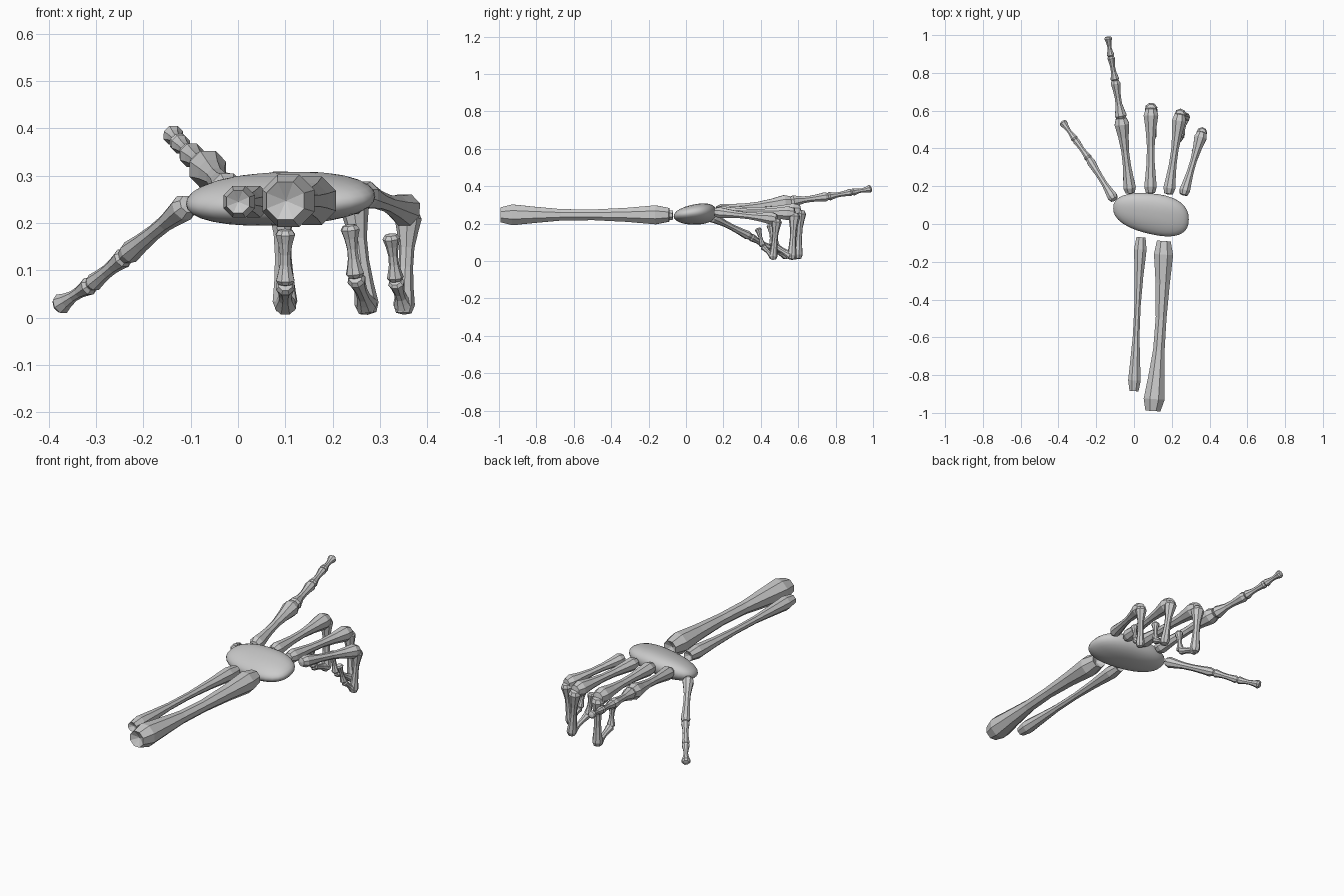
import bpy, bmesh, math
from mathutils import Vector

if "Cube" in bpy.data.objects:
    bpy.data.objects.remove(bpy.data.objects["Cube"])


def bone(name, a, b, ra, rm, rb, bow=0.0, dent=-0.15, sides=8):
    """Faceted bone: flared knobs at both ends and a thin shaft."""
    a, b = Vector(a), Vector(b)
    axis = b - a
    quat = axis.to_track_quat('Z', 'Y')
    rings = [(0, ra * .72), (.07, ra), (.2, ra * .55 + rm * .45), (.36, rm * 1.06), (.55, rm),
             (.75, rb * .4 + rm * .6), (.92, rb), (1, rb * .72)]
    bm = bmesh.new()
    loops = []
    for t, r in rings:
        loop = []
        for i in range(sides):
            an = 2 * math.pi * (i + .5) / sides
            off = quat @ Vector((math.cos(an) * r, math.sin(an) * r, 0))
            c = a + axis * t + Vector((bow * math.sin(math.pi * t), 0, 0))
            loop.append(bm.verts.new(c + off))
        loops.append(loop)
    for l0, l1 in zip(loops, loops[1:]):
        for i in range(sides):
            j = (i + 1) % sides
            bm.faces.new((l0[i], l0[j], l1[j], l1[i]))
    # end caps, bulged or dented by a centre point
    d = axis.normalized()
    for loop, p, s, r in ((loops[0], a, 1, ra), (loops[-1], b, -1, rb)):
        c = bm.verts.new(p + d * s * r * dent)
        for i in range(sides):
            bm.faces.new((loop[i], loop[(i + 1) % sides], c))
    bmesh.ops.recalc_face_normals(bm, faces=bm.faces)
    me = bpy.data.meshes.new(name)
    bm.to_mesh(me)
    bm.free()
    ob = bpy.data.objects.new(name, me)
    bpy.context.collection.objects.link(ob)
    return ob


# forearm pair
bone("forearm_bone_thick", (.10, -.99, .247), (.158, -.09, .247), .06, .031, .055, .012, .4)
bone("forearm_bone_thin", (.0, -.885, .245), (.037, -.07, .245), .036, .018, .036, -.002, .4)

# wrist block: smooth, wedge-shaped pebble
bpy.ops.mesh.primitive_uv_sphere_add(segments=32, ring_count=16, radius=1)
wrist = bpy.context.object
wrist.name = "wrist_block"
for v in wrist.data.vertices:
    u, w, h = v.co
    k = (abs(u) ** 2.4 + abs(w) ** 2.4 + abs(h) ** 2.1) ** (-1 / 2.4)
    u, w, h = u * k, w * k, h * k
    v.co = (.09 + .2 * u,
            .054 - .03 * u + .108 * w * (1 + .12 * u),
            .249 + .008 * u + .014 * w + .053 * h * (1 + .15 * w))
bpy.ops.object.shade_smooth()

# fingers: joint points from palm to tip, plus thickness scale
fingers = {
    "index": (1.0, [(-.02, .165, .268), (-.068, .56, .318), (-.1, .76, .345),
                    (-.123, .888, .368), (-.138, .99, .387)]),
    "middle": (1.0, [(.087, .165, .265), (.09, .61, .27), (.1, .597, .014),
                     (.1, .485, .07), (.1, .47, .185)]),
    "ring": (.95, [(.183, .16, .262), (.243, .58, .255), (.274, .565, .01),
                   (.248, .465, .085), (.236, .45, .195)]),
    "little": (.85, [(.262, .155, .262), (.36, .485, .225), (.35, .465, .01),
                     (.333, .41, .078), (.323, .385, .175)]),
    "thumb": (.8, [(-.105, .13, .24), (-.238, .345, .13),
                   (-.31, .445, .07), (-.378, .54, .026)]),
}
sizes = [(.036, .022, .042), (.034, .018, .027), (.024, .014, .021), (.021, .012, .022)]
for finger, (k, pts) in fingers.items():
    for n, (p, q) in enumerate(zip(pts, pts[1:])):
        s = sizes[n]
        if finger == "thumb":
            s = [(.036, .021, .03), (.027, .018, .024), (.025, .015, .028)][n]
        p, q = Vector(p), Vector(q)
        # lift the start of folded-back segments so knuckles rest on the floor
        if n == 2 and p.z < .05:
            p.z = .024
        part = "metacarpal" if n == 0 else f"segment_{n}"
        bone(f"{finger}_{part}", p, q, *(r * k for r in s))
